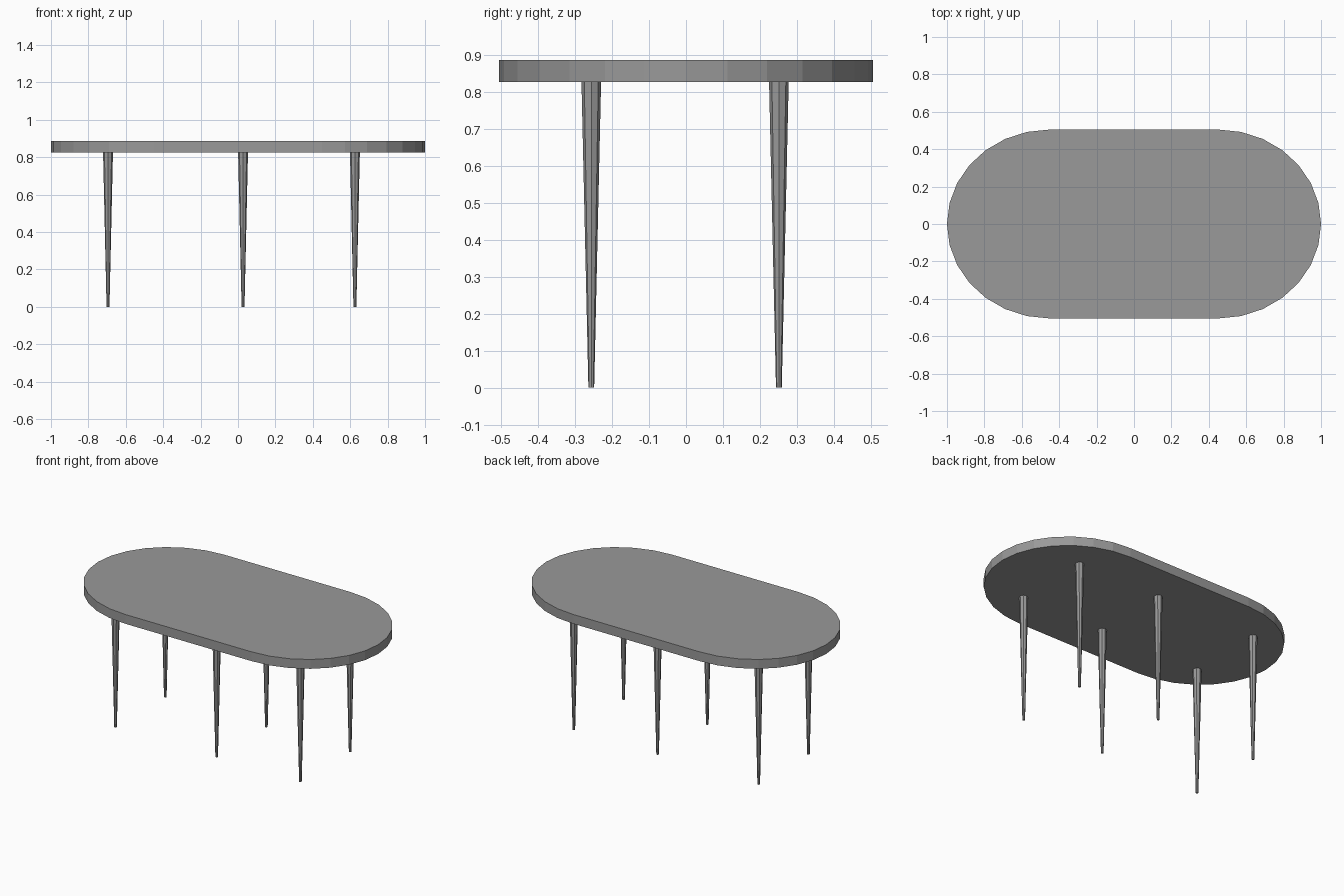
import bpy, bmesh, math
from mathutils import Matrix

if "Cube" in bpy.data.objects:
    bpy.data.objects.remove(bpy.data.objects["Cube"])

TOP_Z, UNDER_Z = 0.886, 0.826

# Dark grey finish for every part
grey = bpy.data.materials.new("dark_grey")
grey.diffuse_color = (0.32, 0.32, 0.32, 1)
grey.use_nodes = True
grey.node_tree.nodes["Principled BSDF"].inputs["Base Color"].default_value = grey.diffuse_color


def add_object(name, bm):
    bmesh.ops.recalc_face_normals(bm, faces=bm.faces)
    mesh = bpy.data.meshes.new(name)
    bm.to_mesh(mesh)
    bm.free()
    mesh.materials.append(grey)
    obj = bpy.data.objects.new(name, mesh)
    bpy.context.collection.objects.link(obj)
    return obj


# Table top: straight sides with faceted, half-elliptical ends
def build_top(half_straight=0.45, rx=0.55, ry=0.505, steps=14):
    bm = bmesh.new()
    ring = []
    for side in (1, -1):
        for i in range(steps + 1):
            a = -math.pi / 2 + math.pi * i / steps
            ring.append(bm.verts.new((side * (half_straight + rx * math.cos(a)),
                                      side * ry * math.sin(a), UNDER_Z)))
    face = bm.faces.new(ring)
    ext = bmesh.ops.extrude_face_region(bm, geom=[face], use_keep_orig=True)
    verts = [v for v in ext["geom"] if isinstance(v, bmesh.types.BMVert)]
    bmesh.ops.translate(bm, verts=verts, vec=(0, 0, TOP_Z - UNDER_Z))
    add_object("table_top", bm)


# Tapered eight-sided leg
def build_leg(name, x, y):
    bm = bmesh.new()
    bmesh.ops.create_cone(bm, cap_ends=True, segments=8, radius1=0.0078,
                          radius2=0.0265, depth=UNDER_Z,
                          matrix=Matrix.Translation((x, y, UNDER_Z / 2)))
    add_object(name, bm)


build_top()
for col, x in (("left", -0.695), ("middle", 0.027), ("right", 0.625)):
    for row, y in (("front", -0.256), ("back", 0.251)):
        build_leg(f"{row}_{col}_leg", x, y)
